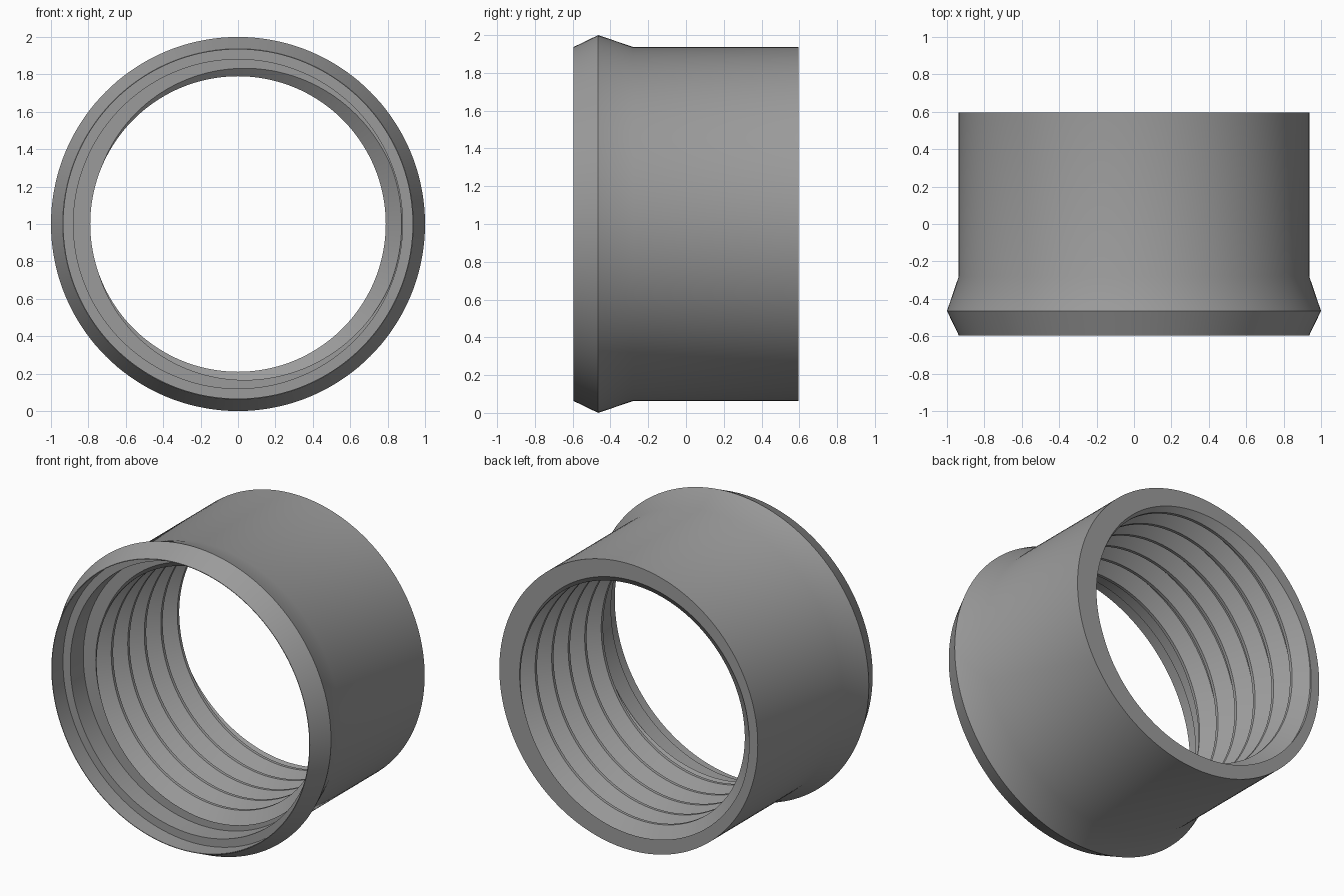
import bpy, bmesh, math

if "Cube" in bpy.data.objects:
    bpy.data.objects.remove(bpy.data.objects["Cube"])

SEG = 144                 # facets around the ring
Y0, Y1 = -0.345, 0.595    # threaded zone along the axis
PITCH = 0.171
CREST, ROOT = 0.79, 0.875 # thread radii
FLAT = 0.02               # width of crest and root flats

# one thread turn as (axial offset from crest start, radius)
HALF = PITCH / 2
TURN = [(0, CREST), (FLAT, CREST), (HALF, ROOT), (HALF + FLAT, ROOT), (PITCH, CREST)]


def thread_radius(y, shift):
    t = (y - shift) % PITCH
    for (a, ra), (b, rb) in zip(TURN, TURN[1:]):
        if t <= b:
            return ra + (rb - ra) * (t - a) / (b - a)
    return CREST


def column(theta):
    """Closed section (axial position, radius) at one angle."""
    # outer wall with flared rim, from the back end to the front edge
    pts = [(0.595, 0.937), (-0.28, 0.937), (-0.465, 1.0), (-0.595, 0.937)]
    # two stepped counterbores
    pts += [(-0.595, 0.933), (-0.48, 0.933), (-0.48, 0.88), (Y0, 0.88)]
    # right-hand helical thread, trimmed at both ends
    shift = Y1 - FLAT / 2 - PITCH * theta / (2 * math.pi)
    pts.append((Y0, thread_radius(Y0, shift)))
    for k in range(-8, 4):
        for off, r in TURN[:4]:
            y = shift + k * PITCH + off
            if y <= Y0 or y >= Y1:
                y = min(max(y, Y0), Y1)
                r = thread_radius(y, shift)
            pts.append((y, r))
    pts.append((Y1, thread_radius(Y1, shift)))
    return pts


# threaded collar body
bm = bmesh.new()
cols = []
for i in range(SEG + 1):
    a = 2 * math.pi * i / SEG
    cols.append([bm.verts.new((r * math.cos(a), y, 1 + r * math.sin(a)))
                 for y, r in column(a)])
n = len(cols[0])
for c, d in zip(cols, cols[1:]):
    for j in range(n):
        k = (j + 1) % n
        bm.faces.new((c[j], d[j], d[k], c[k]))
bmesh.ops.remove_doubles(bm, verts=bm.verts[:], dist=0.00005)
bmesh.ops.recalc_face_normals(bm, faces=bm.faces[:])

mesh = bpy.data.meshes.new("threaded_collar")
bm.to_mesh(mesh)
bm.free()
collar = bpy.data.objects.new("threaded_collar", mesh)
bpy.context.collection.objects.link(collar)

metal = bpy.data.materials.new("mid grey")
metal.diffuse_color = (0.33, 0.33, 0.33, 1)
metal.use_nodes = True
metal.node_tree.nodes["Principled BSDF"].inputs["Base Color"].default_value = metal.diffuse_color
mesh.materials.append(metal)

bpy.context.view_layer.objects.active = collar
collar.select_set(True)
bpy.ops.object.shade_smooth_by_angle(angle=math.radians(30))
